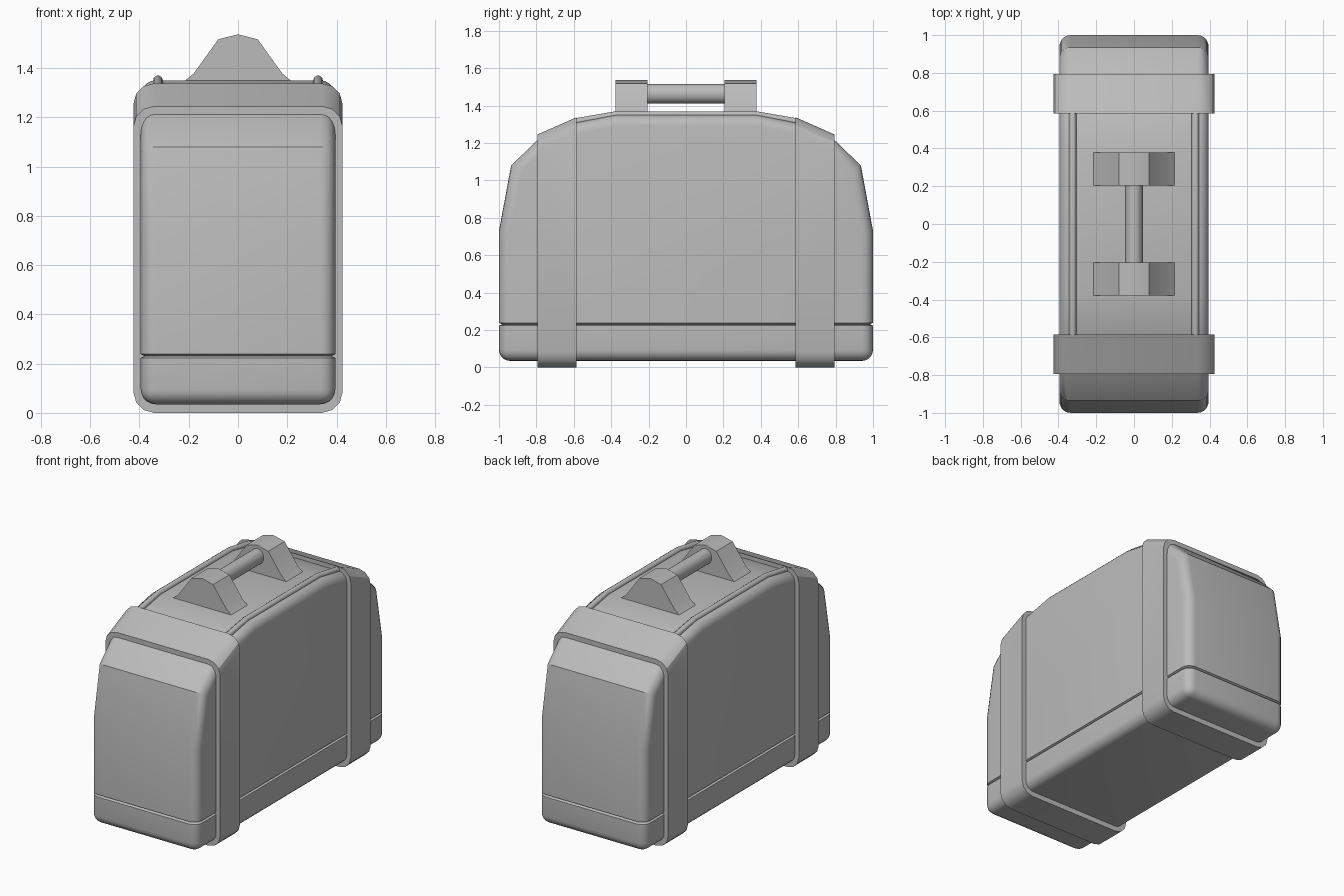
import bpy, bmesh, math
from mathutils import Vector

cube = bpy.data.objects.get("Cube")
if cube:
    bpy.data.objects.remove(cube, do_unlink=True)

grey = bpy.data.materials.new("mid_grey")
grey.use_nodes = True
colour = (0.5, 0.5, 0.5, 1)
grey.diffuse_color = colour
grey.node_tree.nodes["Principled BSDF"].inputs["Base Color"].default_value = colour


def finish(name, bm, angle=30):
    bmesh.ops.recalc_face_normals(bm, faces=bm.faces)
    mesh = bpy.data.meshes.new(name)
    bm.to_mesh(mesh)
    bm.free()
    mesh.materials.append(grey)
    obj = bpy.data.objects.new(name, mesh)
    bpy.context.collection.objects.link(obj)
    bpy.ops.object.select_all(action='DESELECT')
    obj.select_set(True)
    bpy.context.view_layer.objects.active = obj
    bpy.ops.object.shade_smooth_by_angle(angle=math.radians(angle))
    return obj


def loft(rings):
    """Skin closed rings of points, capping both ends."""
    bm = bmesh.new()
    loops = [[bm.verts.new(p) for p in ring] for ring in rings]
    n = len(loops[0])
    for a, b in zip(loops, loops[1:]):
        for i in range(n):
            j = (i + 1) % n
            bm.faces.new((a[i], a[j], b[j], b[i]))
    bm.faces.new(loops[0])
    bm.faces.new(loops[-1])
    bmesh.ops.recalc_face_normals(bm, faces=bm.faces)
    return bm


# Case body: side profile pulled across, rounded rim, groove above the base
half = [(1, 0.035), (1, 0.73), (0.935, 1.08), (0.8, 1.21), (0.585, 1.31), (0.38, 1.35)]
profile = half + [(-y, z) for y, z in reversed(half)]
bm = loft([[(x, y, z) for y, z in profile] for x in (-0.395, 0.395)])
sharp = [e for e in bm.edges if e.calc_face_angle(0) > math.radians(60)]
bmesh.ops.bevel(bm, geom=sharp, offset=0.06, offset_type='OFFSET', segments=5,
                profile=0.5, affect='EDGES', clamp_overlap=True)
seam = 0.231
for z in (seam - 0.008, seam, seam + 0.008):
    bmesh.ops.bisect_plane(bm, geom=bm.verts[:] + bm.edges[:] + bm.faces[:],
                           plane_co=(0, 0, z), plane_no=(0, 0, 1))
for v in bm.verts:
    if abs(v.co.z - seam) < 0.001:
        v.co.x *= 0.96
        v.co.y *= 0.985
finish("case_body", bm)


# Straps: rounded rectangles whose top edge slopes with the case
def strap_ring(y, top, w=0.425, r=0.085, steps=3):
    ring = []
    for k, (sx, cz) in enumerate([(1, top - r), (-1, top - r), (-1, r), (1, r)]):
        for s in range(steps + 1):
            a = math.pi / 2 * (k + s / steps)
            ring.append((sx * (w - r) + r * math.cos(a), y, cz + r * math.sin(a)))
    return ring


for side, name in ((-1, "front_strap"), (1, "back_strap")):
    finish(name, loft([strap_ring(side * 0.585, 1.338), strap_ring(side * 0.795, 1.245)]))

# Piping along the top edges
path = [(-0.6, 1.312), (-0.38, 1.35), (0.38, 1.35), (0.6, 1.312)]
for x, name in ((-0.325, "right_piping"), (0.325, "left_piping")):
    rings = [[(x + 0.02 * math.cos(a), y, z + 0.02 * math.sin(a))
              for a in (math.tau * i / 10 for i in range(10))] for y, z in path]
    finish(name, loft(rings), 40)

# Handle brackets: bell-shaped blocks
bell_half = [(0.22, 1.345), (0.18, 1.378), (0.08, 1.517)]
bell = bell_half + [(0, 1.537)] + [(-x, z) for x, z in reversed(bell_half)]
for side, name in ((-1, "front_handle_bracket"), (1, "back_handle_bracket")):
    finish(name, loft([[(x, side * y, z) for x, z in bell] for y in (0.205, 0.378)]))

# Handle grip
grip = [[(0.047 * math.cos(a), y, 1.463 + 0.052 * math.sin(a))
         for a in (math.tau * i / 16 for i in range(16))] for y in (-0.22, 0.22)]
finish("handle_grip", loft(grip))
